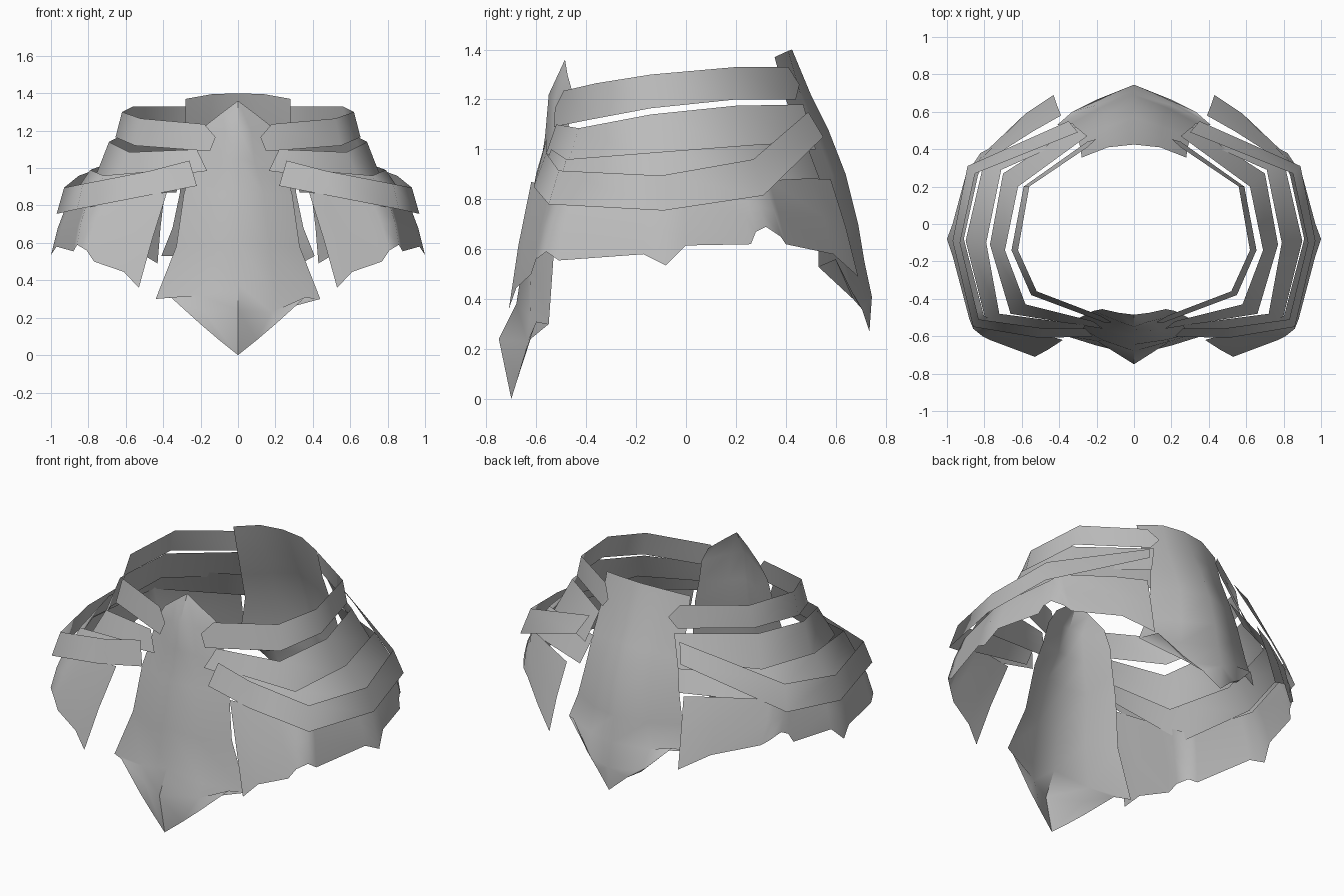
import bpy
import bmesh
import math

default_cube = bpy.data.objects.get("Cube")
if default_cube:
    bpy.data.objects.remove(default_cube, do_unlink=True)

# One plain metal grey for the whole armour
steel = bpy.data.materials.new("steel_grey")
steel.use_nodes = True
steel.use_backface_culling = False
steel.diffuse_color = (0.5, 0.5, 0.5, 1)
steel.node_tree.nodes["Principled BSDF"].inputs["Base Color"].default_value = (0.5, 0.5, 0.5, 1)


def build_sheet(name, rows, outward, smooth_angle):
    """Skin a grid of points with a single-sided sheet facing outward."""
    bm = bmesh.new()
    grid = [[bm.verts.new(point) for point in row] for row in rows]
    for upper, lower in zip(grid, grid[1:]):
        for i in range(len(upper) - 1):
            bm.faces.new((upper[i], lower[i], lower[i + 1], upper[i + 1]))
    # Repeated points collapse into pointed ends
    bmesh.ops.remove_doubles(bm, verts=bm.verts, dist=0.001)
    bm.normal_update()
    facing = sum(face.normal.dot(outward) * face.calc_area() for face in bm.faces)
    if facing < 0:
        bmesh.ops.reverse_faces(bm, faces=bm.faces)
    mesh = bpy.data.meshes.new(name)
    bm.to_mesh(mesh)
    bm.free()
    mesh.materials.append(steel)
    sheet = bpy.data.objects.new(name, mesh)
    bpy.context.collection.objects.link(sheet)

    bpy.ops.object.select_all(action="DESELECT")
    bpy.context.view_layer.objects.active = sheet
    sheet.select_set(True)
    bpy.ops.object.shade_smooth_by_angle(angle=math.radians(smooth_angle))
    return sheet


def build_plate(name, half_rows, outward):
    """Centre plate: rows run from the ridge to the left edge and are completed to the right."""
    rows = [[(-x, y, z) for x, y, z in reversed(row[1:])] + row for row in half_rows]
    build_sheet(name, rows, outward, smooth_angle=45)


def build_side_pair(name, rows):
    """Side part on the left with its mirror image on the right."""
    sheet = build_sheet(name, rows, (1, 0, 0), smooth_angle=80)
    sheet.modifiers.new("mirror", "MIRROR").use_axis[0] = True


def sample_path(path, y):
    """Point on a path whose points run steadily from front to back."""
    for a, b in zip(path, path[1:]):
        if y <= b[1] or b is path[-1]:
            t = (y - a[1]) / (b[1] - a[1])
            return tuple(p + (q - p) * t for p, q in zip(a, b))


# Front plate: soft ridge above, hard crease down the pointed tail
build_plate("front_plate", [
    [(0, -.485, 1.36), (.08, -.475, 1.3), (.17, -.455, 1.23)],
    [(0, -.55, 1.22), (.07, -.525, 1.2), (.22, -.465, 1.14)],
    [(0, -.565, 1.05), (.09, -.535, 1.03), (.25, -.48, 1)],
    [(0, -.595, .86), (.14, -.57, .86), (.29, -.5, .86)],
    [(0, -.645, .6), (.17, -.62, .58), (.33, -.53, .58)],
    [(0, -.68, .38), (.2, -.625, .32), (.44, -.55, .3)],
    [(0, -.75, .24), (.18, -.635, .23), (.36, -.6, .31)],
    [(0, -.7, 0), (.1, -.675, .08), (.2, -.65, .165)],
], (0, -1, 0))

# Back plate: taller and rounder at the top, shorter at the point
build_plate("back_plate", [
    [(0, .425, 1.4), (.14, .41, 1.395), (.28, .355, 1.37)],
    [(0, .5, 1.22), (.15, .46, 1.22), (.285, .4, 1.2)],
    [(0, .57, 1.08), (.15, .52, 1.06), (.3, .46, 1.03)],
    [(0, .64, .9), (.16, .585, .9), (.31, .51, .87)],
    [(0, .69, .7), (.18, .62, .68), (.35, .53, .68)],
    [(0, .715, .55), (.2, .635, .53), (.41, .53, .53)],
    [(0, .745, .41), (.17, .67, .4), (.33, .6, .56)],
    [(0, .735, .27), (.1, .705, .36), (.2, .665, .43)],
], (0, 1, 0))

# Side bands: upper edge and lower edge, both from front to back
front_tip, back_tip = (.12, -.525, 1.165), (.2, .455, 1.26)
bands = {
    "waist_band": (
        [front_tip, (.18, -.49, 1.235), (.52, -.36, 1.265), (.62, -.14, 1.3),
         (.56, .2, 1.33), (.25, .41, 1.33), back_tip],
        [front_tip, (.15, -.53, 1.09), (.55, -.38, 1.12), (.655, -.14, 1.165),
         (.59, .2, 1.2), (.25, .44, 1.2), back_tip]),
    "upper_hip_band": (
        [(.22, -.52, 1.1), (.58, -.43, 1.085), (.69, -.14, 1.14),
         (.62, .2, 1.175), (.25, .47, 1.18)],
        [(.165, -.56, .985), (.66, -.48, .92), (.77, -.11, .935),
         (.7, .27, .98), (.31, .52, 1)]),
    "middle_hip_band": (
        [(.26, -.54, 1), (.72, -.48, .96), (.79, -.1, .99),
         (.71, .29, 1.02), (.28, .48, 1.03)],
        [(.28, -.58, .9), (.79, -.53, .79), (.9, -.09, .83),
         (.8, .34, .86), (.33, .54, .87)]),
    "lower_hip_band": (
        [(.26, -.56, 1.04), (.47, -.56, .985), (.83, -.51, .915),
         (.93, -.1, .895), (.85, .27, .96), (.3, .49, 1.15)],
        [(.22, -.6, .905), (.5, -.61, .85), (.86, -.55, .78),
         (.97, -.09, .755), (.89, .31, .815), (.35, .55, 1.05)]),
}
for name, edges in bands.items():
    build_side_pair(name, edges)

# Hip skirt: a clean top edge flaring down to a ragged hem
skirt_top = [(.38, -.62, .87), (.8, -.5, .83), (.91, -.08, .82),
             (.83, .28, .85), (.78, .36, .89), (.39, .58, .88)]
hem = [
    (.53, -.71, .36), (.61, -.68, .445), (.77, -.62, .5), (.81, -.6, .56),
    (.86, -.56, .59), (.88, -.51, .555), (.97, -.17, .58), (1, -.08, .535),
    (.97, 0, .615), (.9, .26, .62), (.88, .28, .67), (.86, .32, .69),
    (.82, .38, .65), (.78, .4, .62), (.58, .59, .58), (.43, .69, .49),
]
hem_front, hem_back = hem[0][1], hem[-1][1]
top_edge, middle = [], []
for point in hem:
    t = (point[1] - hem_front) / (hem_back - hem_front)
    start, end = skirt_top[0][1], skirt_top[-1][1]
    above = sample_path(skirt_top, start + (end - start) * t)
    top_edge.append(above)
    # Slight outward belly halfway down
    x, y, z = ((a + b) / 2 for a, b in zip(above, point))
    middle.append((x * 1.01, y * 1.01, z))
build_side_pair("hip_skirt", [top_edge, middle, hem])
